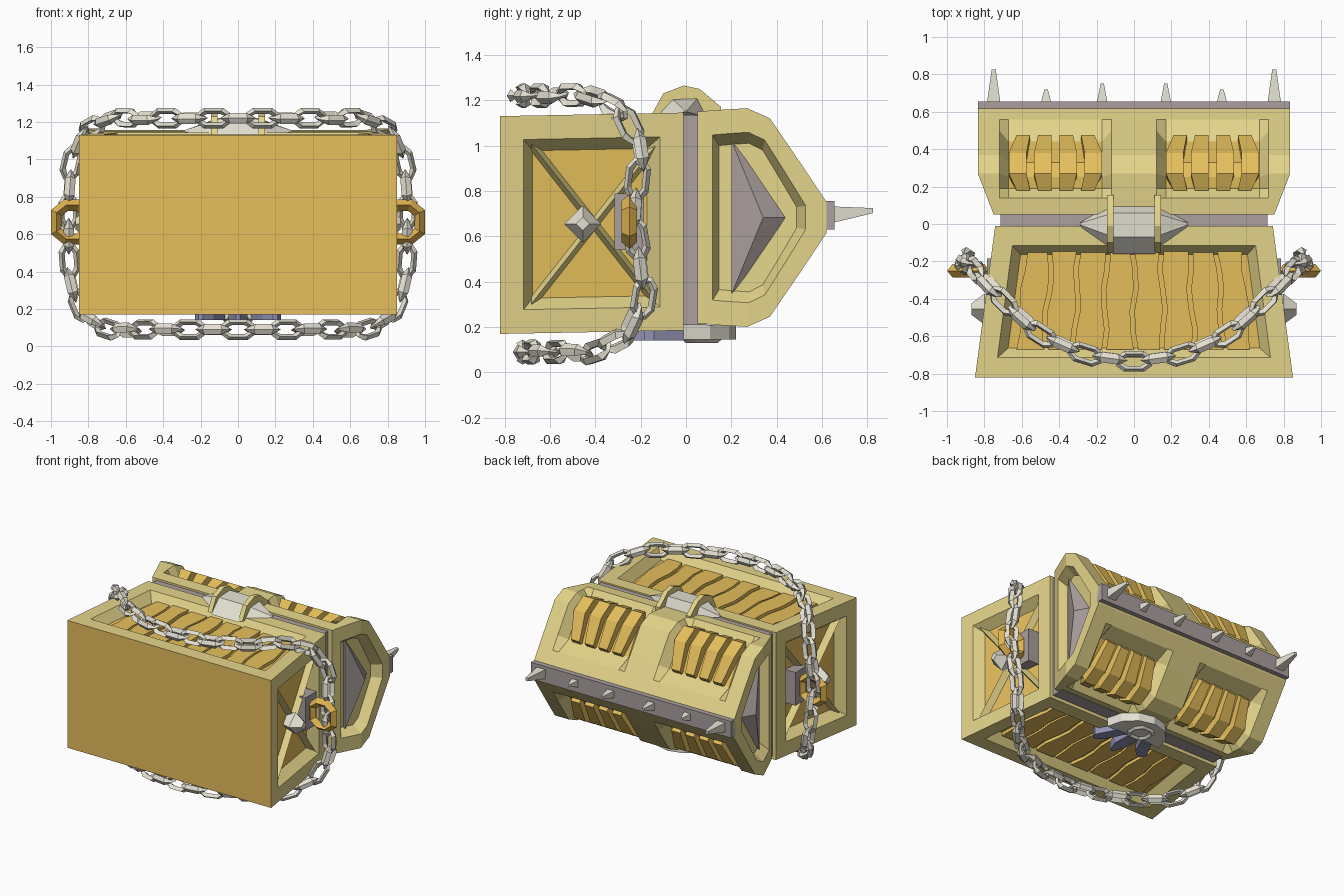
import bpy, bmesh, math
from mathutils import Vector

cube = bpy.data.objects.get("Cube")
if cube:
    bpy.data.objects.remove(cube)


def material(name, rgb):
    m = bpy.data.materials.new(name)
    m.use_nodes = True
    col = [(c / 255) ** 2.2 for c in rgb] + [1]
    m.diffuse_color = col
    m.node_tree.nodes["Principled BSDF"].inputs["Base Color"].default_value = col
    return m


FRAME = material("pale gold", (227, 211, 137))
WOOD = material("golden wood", (229, 190, 93))
GOLD = material("deep gold", (222, 177, 80))
SILVER = material("silver", (227, 223, 209))
METAL = material("dark metal", (169, 158, 157))
BLUE = material("blue steel", (146, 146, 180))


def finish(name, bm, *mats):
    bmesh.ops.recalc_face_normals(bm, faces=bm.faces[:])
    me = bpy.data.meshes.new(name)
    bm.to_mesh(me)
    bm.free()
    for m in mats:
        me.materials.append(m)
    ob = bpy.data.objects.new(name, me)
    bpy.context.scene.collection.objects.link(ob)


def loft(bm, rings, closed=False):
    vs = [[bm.verts.new(p) for p in r] for r in rings]
    n = len(vs[0])
    for a, b in zip(vs, vs[1:] + vs[:1] if closed else vs[1:]):
        for i in range(n):
            j = (i + 1) % n
            bm.faces.new((a[i], a[j], b[j], b[i]))
    if not closed:
        bm.faces.new(vs[0])
        bm.faces.new(vs[-1])


def part(name, mat, *lofts):
    bm = bmesh.new()
    for rings in lofts:
        loft(bm, rings)
    finish(name, bm, mat)


def box(x0, x1, y0, y1, z0, z1):
    return [[(x, y0, z0), (x, y1, z0), (x, y1, z1), (x, y0, z1)] for x in (x0, x1)]


# Body: tapered box, its axis tilted a touch, with recessed panels on four sides
def body_x(y):
    return 0.85 - (y + 0.82) * 0.133


def mid_z(y):
    return 0.65 + (y + 0.82) * 0.019


bm = bmesh.new()
loft(bm, [[(sx * body_x(y), y, mid_z(y) + sz * 0.48)
           for sx, sz in ((-1, -1), (1, -1), (1, 1), (-1, 1))] for y in (-0.82, -0.01)])
bmesh.ops.recalc_face_normals(bm, faces=bm.faces[:])
for f in bm.faces[:]:
    if f.normal.y < -0.5:
        f.material_index = 1
    elif f.normal.y < 0.5:
        for t, d in ((0.105, 0), (0.05, -0.07)):
            bmesh.ops.inset_individual(bm, faces=[f], thickness=t, depth=d, use_even_offset=True)
        f.material_index = 1
finish("chest_body", bm, FRAME, WOOD)

# Wavy planks in the upper and lower body panels
planks = []
for s in (-1, 1):
    for i in range(8):
        rings = []
        for k in range(6):
            y = -0.67 + 0.107 * k
            fan = 1 - 0.016 * k
            xa, xb = [(-0.64 + 0.16 * e) * fan + 0.012 * math.sin(k * 1.7 + e * 2.1) + g
                      for e, g in ((i, 0.012), (i + 1, -0.012))]
            za, zb = mid_z(y) + s * 0.4, mid_z(y) + s * (0.428 + 0.006 * (i % 2))
            rings.append([(xa, y, za), (xb, y, za), (xb, y, zb), (xa, y, zb)])
        planks.append(rings)
part("body_planks", WOOD, *planks)

# Side braces, bosses, ring plates and ring handles
braces, bosses, plates = [], [], []
for s in (-1, 1):
    for d in (-1, 1):
        rings = []
        for y, z in ((-0.68, 0.655 - d * 0.35), (-0.13, 0.655 + d * 0.35)):
            x = body_x(y)
            rings.append([(s * (x - 0.09), y, z - 0.045), (s * (x - 0.025), y, z),
                          (s * (x - 0.09), y, z + 0.045)])
        braces.append(rings)
    bosses.append([[(s * x, -0.455 + r * a, 0.655 + r * b)
                    for a, b in ((1, 0), (0, 1), (-1, 0), (0, -1))]
                   for x, r in ((0.72, 0.06), (0.80, 0.082), (0.87, 0.03))])
    plates.append(box(s * 0.69, s * 0.785, -0.315, -0.185, 0.54, 0.79))
part("side_braces", FRAME, *braces)
part("side_bosses", SILVER, *bosses)
part("ring_plates", METAL, *plates)


def link(bm, c, u, v, w, length, width, r, thick, tip):
    """Eight-cornered ring in the u-v plane with a diamond section."""
    path = [(1, .4), (.55, 1), (-.55, 1), (-1, .4), (-1, -.4), (-.55, -1), (.55, -1), (1, -.4)]
    rings = []
    for a, b in path:
        p = c + u * a * length + v * b * width
        d = (u * a + v * b).normalized()
        n = w * thick * (tip if abs(a) == 1 else 1)
        rings.append([p + d * r, p + n, p - d * r, p - n])
    loft(bm, rings, closed=True)


X, Y, Z = Vector((1, 0, 0)), Vector((0, 1, 0)), Vector((0, 0, 1))
bm = bmesh.new()
for s in (-1, 1):
    link(bm, Vector((s * 0.885, -0.25, 0.665)), Z, X, Y, 0.09, 0.086, 0.032, 0.035, 1)
finish("ring_handles", bm, GOLD)

# Chain: closed loop sagging over the upper and lower faces and through the rings
half = [(0, -.735, 1.22), (.25, -.70, 1.22), (.5, -.59, 1.22), (.68, -.43, 1.225),
        (.82, -.28, 1.15), (.89, -.20, .98), (.905, -.22, .8), (.905, -.23, .655)]
quarter = [Vector(p) for p in half]
right = quarter + [Vector((p.x, p.y + 0.015, 1.31 - p.z)) for p in quarter[-2::-1]]
loop = right + [Vector((-p.x, p.y, p.z)) for p in right[-2:0:-1]]
loop.append(loop[0])
lens = [(b - a).length for a, b in zip(loop, loop[1:])]
COUNT = 46


def along(t):
    d = (t % 1) * sum(lens)
    for a, b, n in zip(loop, loop[1:], lens):
        if d <= n:
            return a.lerp(b, d / n)
        d -= n
    return loop[-1]


bm = bmesh.new()
for i in range(COUNT):
    c = along(i / COUNT)
    u = (along((i + .5) / COUNT) - along((i - .5) / COUNT)).normalized()
    out = Vector((c.x * 0.5, 0, c.z - 0.655))
    v = (out - u * out.dot(u)).normalized()
    w = u.cross(v)
    if i % 2 == 0:
        v, w = w, v
    link(bm, c, u, v, w, 0.08, 0.039, 0.018, 0.028, 0.4)
finish("chain", bm, SILVER)

# Lid: swept profile with four windows and recessed ends
surface = [(.05, 1.15), (.14, 1.157), (.19, 1.16), (.27, 1.165),
           (.37, 1.12), (.50, .93), (.56, .84), (.62, .75)]
floor = [(.19, 1.085), (.25, 1.09), (.33, 1.06), (.44, .89)]
cols = [-1, -.72, -.67, -.17, -.12, .12, .17, .67, .72, 1]
LID_Z = 0.683


def lid_x(y):
    return 0.75 + 0.085 * min(1, (y - 0.05) / 0.22)


def lid_point(c, j):
    k = min(j, 15 - j)
    y, z = surface[k]
    if 2 <= k <= 5 and abs(c) in (.17, .67):
        y, z = floor[k - 2]
    x = c * lid_x(y) if abs(c) == 1 else c
    return x, y, z if j < 8 else 2 * LID_Z - z


bm = bmesh.new()
grid = [[bm.verts.new(lid_point(c, j)) for j in range(16)] for c in cols]
for c in range(9):
    for j in range(16):
        k = (j + 1) % 16
        f = bm.faces.new((grid[c][j], grid[c][k], grid[c + 1][k], grid[c + 1][j]))
        f.material_index = int(c in (2, 6) and j in (2, 3, 4, 10, 11, 12))
for s, ring in ((-1, grid[0]), (1, grid[-1])):
    prev = ring
    for fy, fz, depth in ((.72, .78, 0), (.6, .68, .07)):
        new = []
        for v in ring:
            y = 0.29 + (v.co.y - 0.29) * fy
            new.append(bm.verts.new((s * (lid_x(y) - depth), y, LID_Z + (v.co.z - LID_Z) * fz)))
        for j in range(16):
            k = (j + 1) % 16
            bm.faces.new((prev[j], prev[k], new[k], new[j]))
        prev = new
    bm.faces.new(prev)
finish("lid", bm, FRAME, WOOD)

# Bent planks in the lid windows
outer = [(.18, 1.12), (.27, 1.155), (.38, 1.09), (.475, .915)]
planks = []
for side in (-1, 1):
    for up in (-1, 1):
        for i in range(4):
            rings = []
            for k, ((y, z), (yi, zi)) in enumerate(zip(outer, floor)):
                lean = (i - 1.5) * (0.012 if k in (1, 2) else -0.008)
                x = side * (0.235 + 0.123 * i + lean)
                w = 0.047 if k in (1, 2) else 0.036
                zo, zn = [LID_Z + up * (q - LID_Z) for q in (z, zi - 0.02)]
                rings.append([(x - w, yi, zn), (x + w, yi, zn), (x + w, y, zo), (x - w, y, zo)])
            planks.append(rings)
part("lid_planks", WOOD, *planks)

# Metal on the lid: end pyramids, ridge strip, spikes, and the rim between the halves
part("lid_end_plates", METAL, *[
    [[(s * x, 0.34 + (y - 0.34) * f, LID_Z + z * f)
      for y, z in ((.20, .34), (.46, 0), (.20, -.34))]
     for x, f in ((0.72, 1), (0.752, 1), (0.82, 0.02))] for s in (-1, 1)])
part("ridge_strip", METAL, box(-0.835, 0.835, 0.60, 0.655, 0.63, 0.755))
part("rim", METAL, box(-0.715, 0.715, -0.05, 0.09, 0.21, 1.135))
spikes = []
for s in (-1, 1):
    for x, r, tip in ((.17, .03, .75), (.47, .03, .72), (.75, .037, .825)):
        spikes.append([[(s * x + q * a, y, 0.695 + q * b + (y - .64) * .1)
                        for a, b in ((1, 1), (-1, 1), (-1, -1), (1, -1))]
                       for y, q in ((0.64, r), (tip, r * 0.3))])
part("spikes", SILVER, *spikes)

# Hinge: faceted barrel under two straps
barrel = [(-.16, 1.12), (-.07, 1.215), (.06, 1.22), (.11, 1.12)]
part("hinge_barrel", SILVER, [
    [(x, y * f, 1.15 + (z - 1.15) * f) for y, z in barrel]
    for x, f in ((-.29, .06), (-.11, 1), (.11, 1), (.29, .06))])
strap = [(-.155, 1.13), (-.10, 1.23), (-.01, 1.265), (.06, 1.25), (.155, 1.17), (.155, 1.13)]
part("hinge_straps", FRAME, *[[[(s * x, y, z) for y, z in strap] for x in (.11, .145)]
                              for s in (-1, 1)])

# Lock on the lower face: half-round plate, hub and steel prongs
arc = [math.pi * i / 6 for i in range(7)]
part("lock_plate", SILVER, [[(0.23 * math.cos(a), 0.23 * math.sin(a) - 0.01, z) for a in arc]
                            for z in (0.145, 0.21)])
bm = bmesh.new()
link(bm, Vector((0, 0.07, 0.15)), X, Y, Z, 0.07, 0.07, 0.025, 0.02, 1)
finish("lock_hub", bm, SILVER)
prongs = [[[(cx + w * a, y, z) for a, z in ((-1, .14), (1, .14), (1, .21), (-1, .21))]
           for y, cx, w in ((0, x0, 0.045), (-0.14, x1, 0.05),
                            (-0.24 + abs(x1) * .3, x1 * 1.1, 0.012))]
          for x0, x1 in ((-.11, -.18), (0, 0), (.11, .18))]
part("lock_prongs", BLUE, *prongs)
